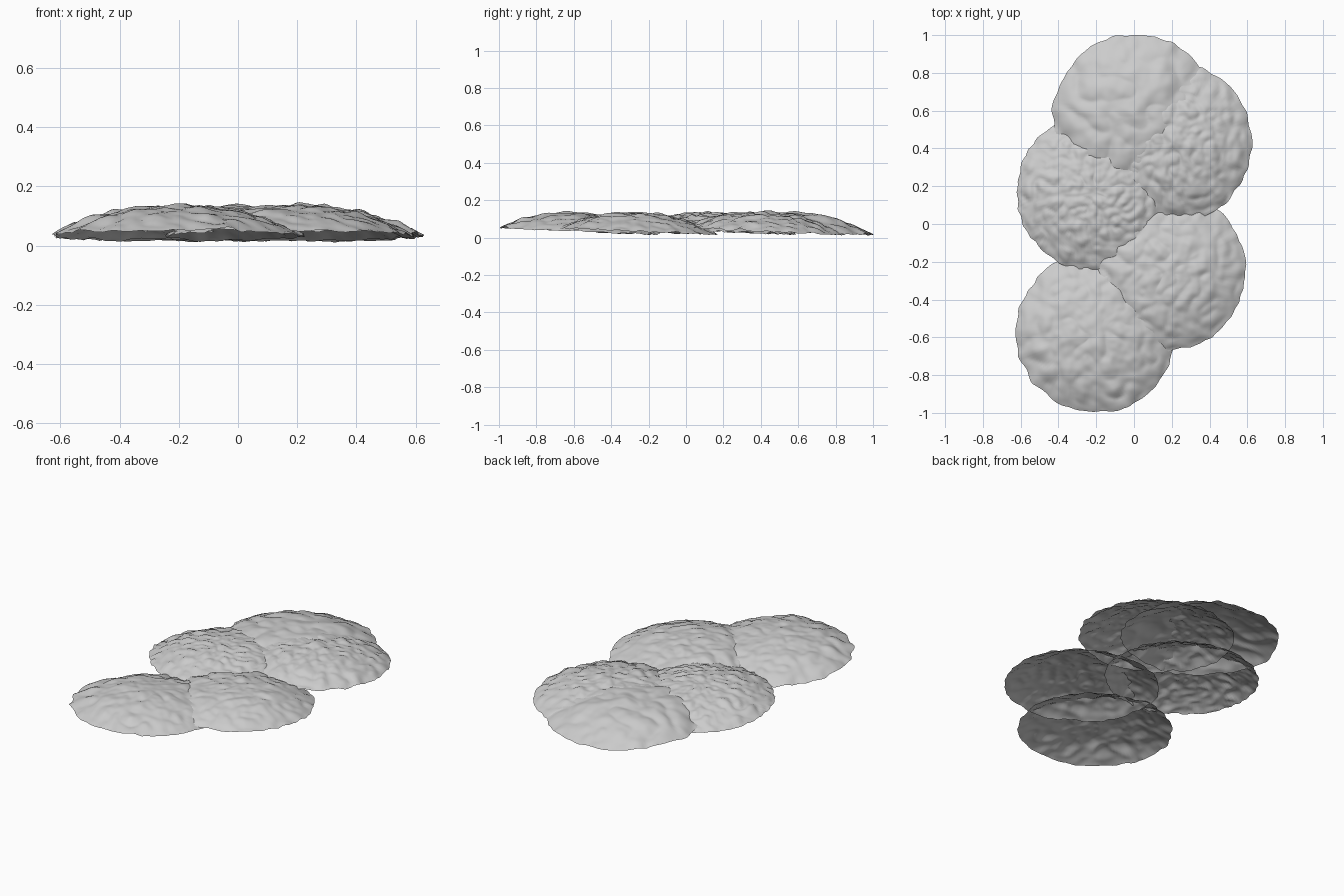
import bpy, bmesh, math
from mathutils import Vector, noise

if "Cube" in bpy.data.objects:
    bpy.data.objects.remove(bpy.data.objects["Cube"])

RINGS, SEGS = 44, 144


def domed_scale(name, cx, cy, radius, bump_freq, bump_amp, seed):
    """Thin open domed disc with a lumpy surface, tilted up at the front."""
    off = Vector((seed * 7.3, seed * 3.1, seed * 1.7))

    def point(ring, seg):
        t = ring / RINGS
        a = 2 * math.pi * seg / SEGS
        d = Vector((math.cos(a), math.sin(a), 0))
        # wavy outline, fading towards the centre
        wob = 0.014 * noise.noise(d * 2.2 + off) + 0.012 * noise.noise(d * 8 + off)
        r = radius * t + wob * t * t
        x, y = d.x * r, d.y * r
        p = Vector((x, y, 0))
        # dome + tilt + rounded lumps
        z = 0.034 + 0.098 * (1 - t ** 2.4) - 0.042 * y
        lump = abs(noise.noise(p * bump_freq + off)) * 1.6 - 0.35
        fine = noise.noise(p * bump_freq * 2.4 + off)
        z += bump_amp * (lump + 0.35 * fine)
        return (cx + x, cy + y, max(z, 0.005))

    bm = bmesh.new()
    centre = bm.verts.new(point(0, 0))
    rings = [[bm.verts.new(point(i, j)) for j in range(SEGS)]
             for i in range(1, RINGS + 1)]
    for j in range(SEGS):
        k = (j + 1) % SEGS
        bm.faces.new((centre, rings[0][j], rings[0][k]))
        for a, b in zip(rings, rings[1:]):
            bm.faces.new((a[j], b[j], b[k], a[k]))
    for f in bm.faces:
        f.smooth = True
    mesh = bpy.data.meshes.new(name)
    bm.to_mesh(mesh)
    bm.free()
    ob = bpy.data.objects.new(name, mesh)
    bpy.context.collection.objects.link(ob)
    return ob


# Overlapping scales from back to front
domed_scale("back_scale", 0.00, 0.57, 0.43, 8, 0.014, 1)
domed_scale("back_right_scale", 0.20, 0.43, 0.425, 14, 0.013, 2)
domed_scale("middle_left_scale", -0.20, 0.17, 0.42, 15, 0.013, 3)
domed_scale("front_right_scale", 0.17, -0.25, 0.42, 11, 0.012, 4)
domed_scale("front_left_scale", -0.20, -0.57, 0.425, 11, 0.012, 5)
